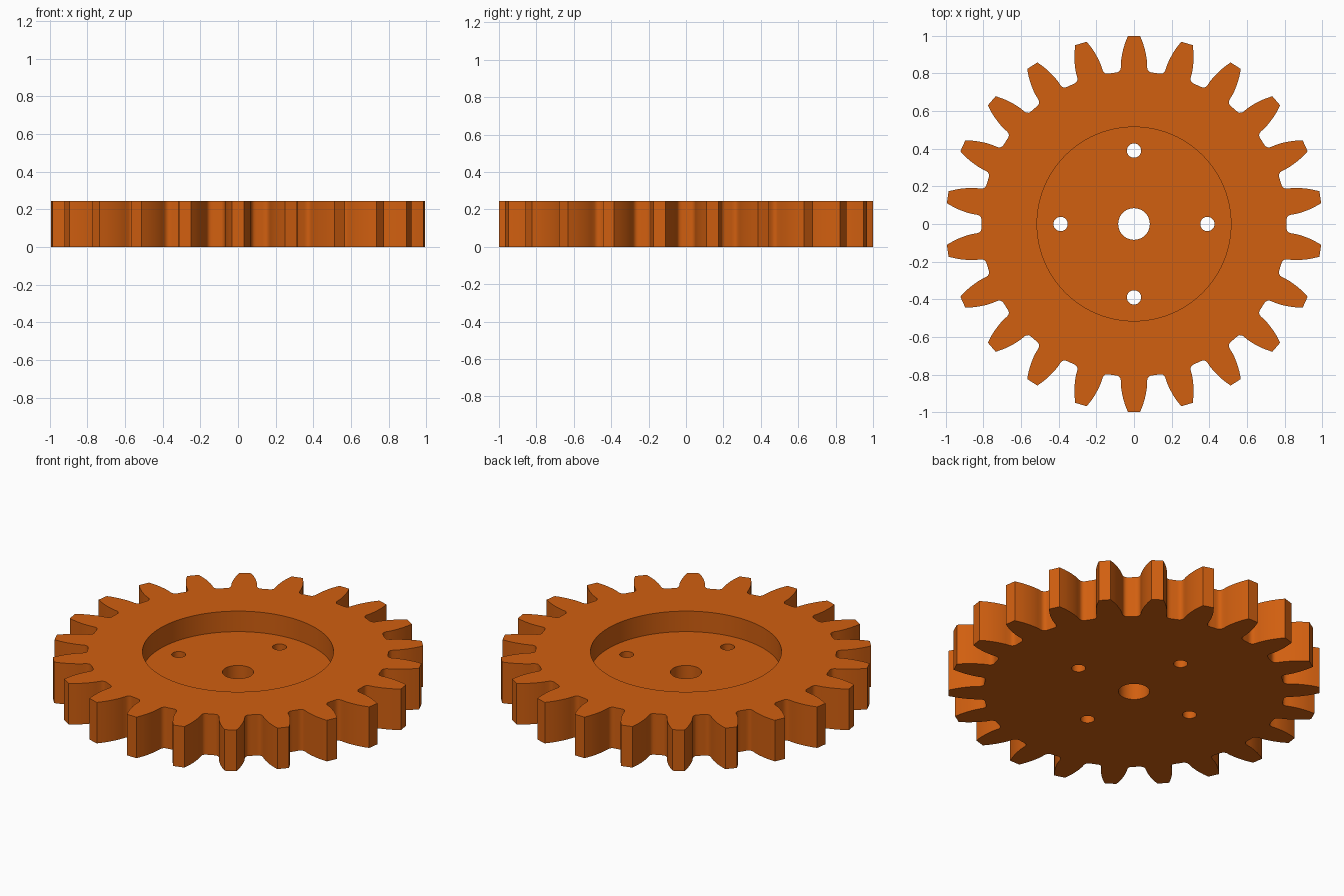
import bpy, bmesh, math

if "Cube" in bpy.data.objects:
    bpy.data.objects.remove(bpy.data.objects["Cube"])

TEETH = 22
HEIGHT = 0.244
RECESS_Z = 0.122

orange = bpy.data.materials.new("burnt orange")
orange.diffuse_color = (0.64, 0.115, 0.005, 1)
orange.use_nodes = True
orange.node_tree.nodes["Principled BSDF"].inputs["Base Color"].default_value = orange.diffuse_color


def prism(name, outline, z0, z1):
    """Extrude a closed 2D outline between two heights."""
    bm = bmesh.new()
    base = bm.faces.new([bm.verts.new((x, y, z0)) for x, y in outline])
    top = bmesh.ops.extrude_face_region(bm, geom=[base])
    for v in top["geom"]:
        if isinstance(v, bmesh.types.BMVert):
            v.co.z = z1
    bmesh.ops.recalc_face_normals(bm, faces=bm.faces[:])
    mesh = bpy.data.meshes.new(name)
    bm.to_mesh(mesh)
    bm.free()
    mesh.materials.append(orange)
    obj = bpy.data.objects.new(name, mesh)
    bpy.context.collection.objects.link(obj)
    return obj


def circle(cx, cy, r, n):
    return [(cx + r * math.cos(2 * math.pi * i / n),
             cy + r * math.sin(2 * math.pi * i / n)) for i in range(n)]


# Half a tooth pointing along +y: root, fillet, curved flank, tip corner
half = [(0.100, 0.804), (0.088, 0.806), (0.079, 0.811), (0.073, 0.819),
        (0.070, 0.830), (0.0695, 0.855), (0.067, 0.880), (0.0625, 0.905),
        (0.056, 0.933), (0.047, 0.962), (0.032, 0.9995)]
tooth = half + [(-x, y) for x, y in reversed(half)]

# Gear outline: the tooth repeated around the centre
outline = []
for k in range(TEETH):
    a = 2 * math.pi * k / TEETH
    c, s = math.cos(a), math.sin(a)
    outline += [(x * c - y * s, x * s + y * c) for x, y in tooth]
gear = prism("gear", outline, 0, HEIGHT)

# Round recess, centre bore and four bolt holes
cutters = [prism("recess_cutter", circle(0, 0, 0.515, 96), RECESS_Z, 0.5),
           prism("bore_cutter", circle(0, 0, 0.084, 48), -0.2, 0.5)]
for k in range(4):
    a = k * math.pi / 2
    cutters.append(prism("bolt_hole_cutter",
                         circle(0.39 * math.cos(a), 0.39 * math.sin(a), 0.038, 32),
                         -0.2, 0.5))
for cutter in cutters:
    cutter.hide_render = True
    mod = gear.modifiers.new("cut", "BOOLEAN")
    mod.operation = "DIFFERENCE"
    mod.solver = "EXACT"
    mod.object = cutter

# Bake the cuts and remove the cutters
bpy.context.view_layer.update()
graph = bpy.context.evaluated_depsgraph_get()
cut_mesh = bpy.data.meshes.new_from_object(gear.evaluated_get(graph))
gear.modifiers.clear()
gear.data = cut_mesh
for cutter in cutters:
    bpy.data.objects.remove(cutter, do_unlink=True)

# Smooth curved walls, sharp rims
bpy.ops.object.select_all(action="DESELECT")
gear.select_set(True)
bpy.context.view_layer.objects.active = gear
bpy.ops.object.shade_smooth_by_angle(angle=math.radians(32))
